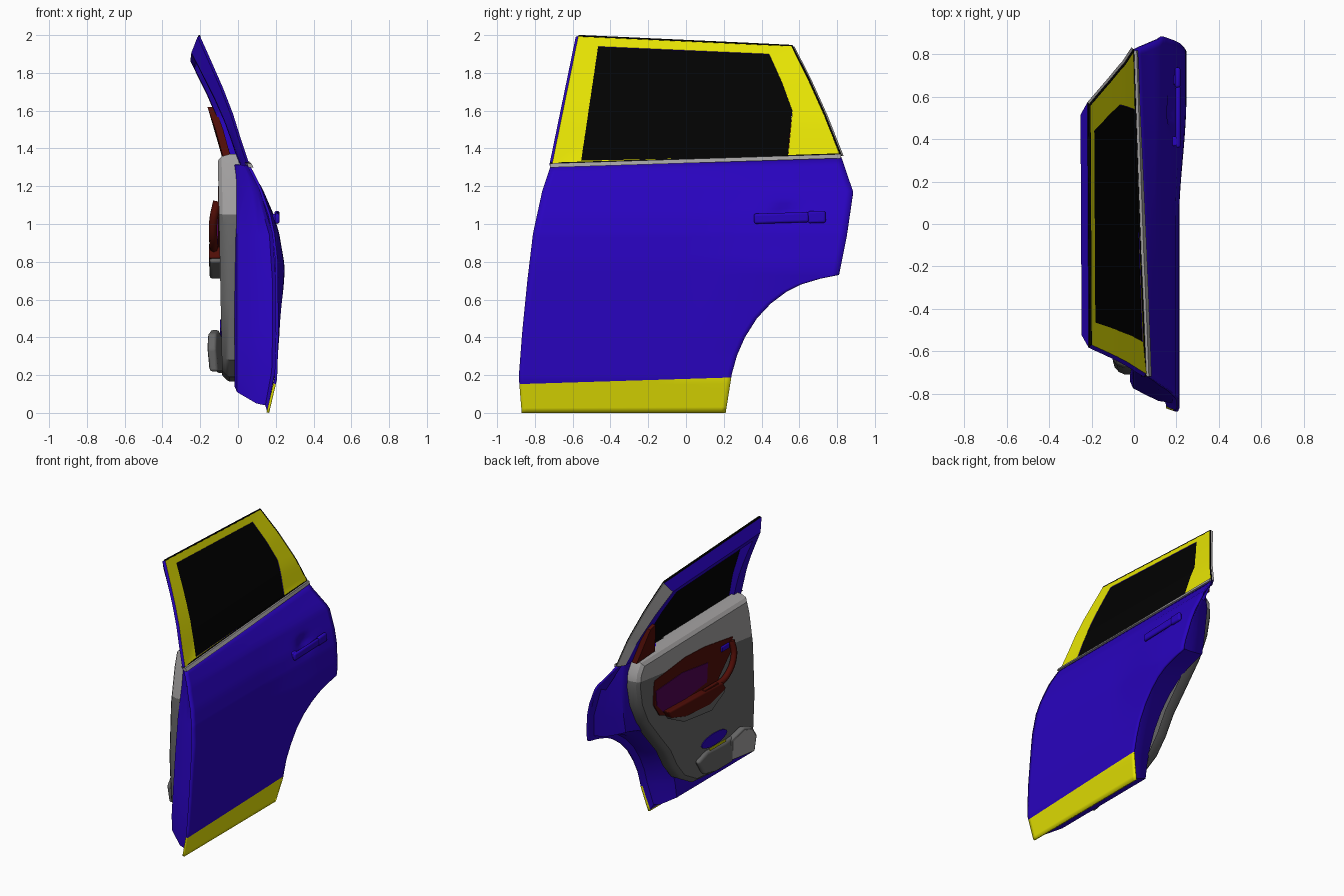
import bpy, bmesh, math
from mathutils import Vector

cube = bpy.data.objects.get("Cube")
if cube:
    bpy.data.objects.remove(cube, do_unlink=True)


def material(name, *rgb):
    m = bpy.data.materials.new(name)
    m.use_nodes = True
    m.diffuse_color = (*rgb, 1)
    m.node_tree.nodes["Principled BSDF"].inputs["Base Color"].default_value = (*rgb, 1)
    return m


BLUE = material("body blue", .022, .001, .52)
YELLOW = material("accent yellow", .8, .78, .001)
BLACK = material("glass black", .0005, .0005, .0005)
LIGHT = material("light grey", .36, .35, .35)
DARK = material("dark grey", .13, .13, .13)
RED = material("dark red", .08, .004, .002)
PURPLE = material("purple", .08, .001, .085)
parts = []


def add(name, bm, *mats, closed=True):
    if closed:
        bmesh.ops.recalc_face_normals(bm, faces=bm.faces)
    me = bpy.data.meshes.new(name)
    bm.to_mesh(me)
    bm.free()
    for m in mats:
        me.materials.append(m)
    ob = bpy.data.objects.new(name, me)
    bpy.context.collection.objects.link(ob)
    parts.append(ob)
    return ob


def interp(table, t):
    if t <= table[0][0]:
        return table[0][1]
    for (a, u), (b, v) in zip(table, table[1:]):
        if t <= b:
            return u + (v - u) * (t - a) / (b - a)
    return table[-1][1]


# Door edges as y over height, and the outer surface as x over height
FRONT = [(0, -.87), (.22, -.885), (.45, -.865), (.7, -.84), (.95, -.81), (1.18, -.76), (1.335, -.715)]
REAR = [(0, .21), (.2, .243), (.3, .27), (.4, .312), (.5, .375), (.58, .45), (.64, .53), (.68, .61),
        (.71, .71), (.73, .81), (.93, .85), (1.17, .885), (1.335, .82)]
OUTER = [(0, .165), (.18, .207), (.4, .214), (.8, .212), (.95, .195), (1.05, .173), (1.2, .12),
         (1.28, .08), (1.34, .045), (1.53, -.005), (1.74, -.085), (2, -.2)]
FLARE = [(.3, 0), (.75, .035), (1, .02), (1.25, 0)]
TILT = [(0, 0), (.185, .032), (.4, 0), (1.17, 0), (1.335, .032)]


def surf(y, z):
    t = min(max(y / .6, 0), 1)
    x = interp(OUTER, z) + interp(FLARE, z) * t * t * (3 - 2 * t)
    x -= .038 * max(y + .7, 0) / 1.5 * interp([(1.2, 0), (1.35, 1)], z)
    return x - .035 * math.exp(-((y - .53) / .07) ** 2 - ((z - 1.06) / .04) ** 2)


# Outer skin with the sill band in yellow
bm = bmesh.new()
zs = sorted({k[0] for k in FRONT + REAR} | {.185} | {round(i * .03, 3) for i in range(44)})
COLS = 44
grid = []
for z in zs:
    a, b = interp(FRONT, z), interp(REAR, z)
    row = []
    for j in range(COLS + 1):
        y = a + (b - a) * j / COLS
        zz = z + y * interp(TILT, z)
        row.append(bm.verts.new((surf(y, zz), y, zz)))
    grid.append(row)
for i in range(len(zs) - 1):
    for j in range(COLS):
        f = bm.faces.new((grid[i][j], grid[i][j + 1], grid[i + 1][j + 1], grid[i + 1][j]))
        f.material_index = int(zs[i] < .18)
skin = add("outer_skin", bm, BLUE, YELLOW, closed=False)
mod = skin.modifiers.new("thickness", "SOLIDIFY")
mod.thickness = .014
mod.offset = -1


# Inset copies of an outline, lofted into a solid
def inset(outline, d, lock_top):
    out = []
    n = len(outline)
    for i, p in enumerate(outline):
        p, a, b = (Vector(q) for q in (p, outline[i - 1], outline[(i + 1) % n]))
        u, v = (p - a).normalized(), (b - p).normalized()
        m = Vector((-u.y - v.y, u.x + v.x)).normalized()
        q = p + m * d / max(m.dot(Vector((-u.y, u.x))), .6)
        if lock_top and p.y > 1.3:
            q.y = p.y + .03 * p.x
        out.append(q)
    return out


def loft(outline, rings, lock_top):
    bm = bmesh.new()
    loops = [[bm.verts.new((fx(p.x, p.y), p.x, p.y)) for p in inset(outline, d, lock_top)]
             for d, fx in rings]
    n = len(outline)
    for r, s in zip(loops, loops[1:]):
        for i in range(n):
            k = (i + 1) % n
            bm.faces.new((r[i], r[k], s[k], s[i]))
    bm.faces.new(loops[-1])
    return bm


OUTLINE = [(y, z) for z, y in REAR] + [(y, z) for z, y in reversed(FRONT)]
bm = loft(OUTLINE, [(.006, lambda y, z: surf(y, z) - .012), (.04, lambda y, z: surf(y, z) - .03),
                    (.05, lambda y, z: surf(y, z) * .55), (.08, lambda y, z: surf(y, z) * .25),
                    (.11, lambda y, z: -.005), (.14, lambda y, z: -.018)], True)
add("inner_shell", bm, BLUE)

# Inner trim panel, split into a light top and a dark bottom
TRIM = [(-.3, .165), (0, .19), (.16, .28), (.26, .4), (.34, .54), (.46, .68), (.61, .86), (.69, 1.02),
        (.72, 1.17), (.71, 1.27), (.66, 1.35), (-.59, 1.37), (-.63, 1.25), (-.68, 1), (-.71, .6),
        (-.7, .28), (-.6, .19)]
bm = loft(TRIM, [(.0, lambda y, z: .01), (0, lambda y, z: -.045),
                 (.012, lambda y, z: -.06 - .02 * z), (.035, lambda y, z: -.08 - .02 * z)], False)
slant, point = Vector((0, -.12, 1)), Vector((0, 0, 1.13))
bmesh.ops.bisect_plane(bm, geom=bm.verts[:] + bm.edges[:] + bm.faces[:], plane_co=point, plane_no=slant)
for f in bm.faces:
    f.material_index = int((f.calc_center_median() - point).dot(slant) < 0)
add("trim_panel", bm, LIGHT, DARK)


# Window frame: yellow outside, blue inside, grey strip behind
def ring(pts, n=5):
    out = []
    for i, p in enumerate(pts):
        q = pts[(i + 1) % len(pts)]
        out += [(p[0] + (q[0] - p[0]) * k / n, p[1] + (q[1] - p[1]) * k / n) for k in range(n)]
    return out


RIM = [(-.71, 1.31), (-.57, 1.995), (.56, 1.943), (.652, 1.76), (.733, 1.58), (.82, 1.36)]
PANE = [(-.555, 1.335), (-.465, 1.94), (.44, 1.9), (.508, 1.75), (.563, 1.6), (.54, 1.36)]


def rail(pts, depth, drop, front=0, rear=0):
    out = []
    for i, (y, z) in enumerate(pts):
        shift = front if i < 6 else rear if 10 <= i < 26 else 0
        fall = drop * max(z - 1.335, 0) / .6
        out.append(bm.verts.new((surf(y, z) - depth, y + shift, z - fall)))
    return out


bm = bmesh.new()
rim, pane = ring(RIM), ring(PANE)
loops = [rail(rim, 0, 0), rail(pane, .003, 0), rail(pane, .046, .08),
         rail(rim, .046, .08, .045, -.045), rail(rim, .013, .004, -.014, .015)]
side = [0, 0, 3, 3, 3, 0]
edge = [0, 2, 3, 3, 3, 0]
for a in range(5):
    r, s = loops[a], loops[(a + 1) % 5]
    for i in range(len(rim)):
        k = (i + 1) % len(rim)
        f = bm.faces.new((r[i], r[k], s[k], s[i]))
        f.material_index = (1, 0, 0, side[i // 5], edge[i // 5])[a]
add("window_frame", bm, BLUE, YELLOW, BLACK, LIGHT)


# Round bars along a path
def bar(name, path, radius, mat, kind):
    curve = bpy.data.curves.new(name, "CURVE")
    curve.dimensions = "3D"
    curve.bevel_depth = radius
    curve.bevel_resolution = 2
    curve.use_fill_caps = True
    sp = curve.splines.new(kind)
    pts = sp.bezier_points if kind == "BEZIER" else sp.points
    pts.add(len(path) - 1)
    for p, co in zip(pts, path):
        if kind == "BEZIER":
            p.co = co
            p.handle_left_type = p.handle_right_type = "AUTO"
        else:
            p.co = (*co, 1)
    curve.materials.append(mat)
    bpy.context.collection.objects.link(bpy.data.objects.new(name, curve))


bar("frame_seal", [(surf(y, z) - .004, y, z) for y, z in rim[5:26]], .006, BLACK, "POLY")


# Flat pieces given by a (y, z) outline
def plate(name, pts, fx, thick, mat, bevel=0):
    bm = bmesh.new()
    a, b = ([bm.verts.new((fx(y, z) - d, y, z)) for y, z in pts] for d in (0, thick))
    n = len(pts)
    bm.faces.new(a)
    bm.faces.new(b)
    for i in range(n):
        bm.faces.new((a[i], a[(i + 1) % n], b[(i + 1) % n], b[i]))
    ob = add(name, bm, mat)
    if bevel:
        soften(ob, bevel)


def soften(ob, width):
    m = ob.modifiers.new("round", "BEVEL")
    m.width = width
    m.segments = 3


def block(name, centre, size, mat, bevel, turn=0):
    bm = bmesh.new()
    bmesh.ops.create_cube(bm, size=1)
    for v in bm.verts:
        v.co = Vector(a * b for a, b in zip(v.co, size))
    ob = add(name, bm, mat)
    ob.location = centre
    ob.rotation_euler.x = turn
    soften(ob, bevel)


# Glass follows the frame curve in strips
bm = bmesh.new()
last = None
for i in range(13):
    z = 1.335 + .605 * i / 12
    a = interp([(1.335, -.56), (1.94, -.465)], z)
    b = interp([(1.36, .54), (1.6, .563), (1.75, .508), (1.9, .44), (1.94, .42)], z)
    z2 = min(z + .02, 1.9)
    row = [bm.verts.new((surf(y, q) - .006, y, q)) for y, q in ((a, z), (b, z2))]
    if last:
        bm.faces.new((last[0], last[1], row[1], row[0]))
    last = row
add("window_glass", bm, BLACK, closed=False)


# Belt strip along the window base, outside
def belt(z0, z1, out, name, mat):
    bm = bmesh.new()
    last = None
    for i in range(17):
        y = -.72 + 1.54 * i / 16
        t = .032 * y
        x0, x1 = surf(y, z0 + t), surf(y, z1 + t)
        row = [bm.verts.new(p) for p in ((x0 - .01, y, z0 + t), (x0 + out, y, z0 + t),
                                         (x1 + out, y, z1 + t), (x1 - .02, y, z1 + t))]
        if last:
            for k in range(4):
                m = (k + 1) % 4
                bm.faces.new((last[k], last[m], row[m], row[k]))
        else:
            bm.faces.new(row)
        last = row
    bm.faces.new(last)
    add(name, bm, mat)


belt(1.322, 1.344, .014, "belt_strip", LIGHT)
belt(1.344, 1.348, .002, "belt_seal", BLACK)

# Outer handle
block("handle_grip", (.208, .505, 1.032), (.024, .29, .054), BLUE, .012, .03)
block("handle_cap", (.206, .692, 1.037), (.027, .095, .064), BLUE, .012, .03)
for y in (.39, .68):
    block("handle_mount", (.19, y, 1.035), (.05, .045, .036), BLUE, .008)


def flat(x):
    return lambda y, z: x


# Inner decor, armrest and grip
plate("decor_band", [(.53, 1.1), (.52, 1.16), (.16, 1.2), (-.07, 1.19), (-.4, 1.14), (-.38, 1.04),
                     (-.2, .86), (.3, .82), (.46, .88), (.53, .98)], flat(-.098), .009, RED)
plate("decor_inlay", [(.51, 1.08), (.2, 1.1), (-.1, 1.06), (-.09, .92), (.16, .89), (.42, .89),
                      (.5, .97)], flat(-.102), .009, PURPLE)
plate("armrest", [(.4, .88), (-.2, .87), (-.26, .8), (-.1, .71), (.22, .75), (.36, .82)],
      flat(-.085), .065, DARK, .015)
plate("armrest_pad", [(.42, .9), (-.22, .88), (-.26, .82), (-.06, .77), (.22, .79), (.38, .84)],
      flat(-.09), .064, RED, .012)
block("switch_panel", (-.13, -.1, .885), (.03, .16, .015), RED, .004)
block("door_release", (-.113, -.3, 1.1), (.014, .09, .04), BLUE, .006)
bar("pull_grip", [(-.125, -.14, .86), (-.13, -.3, .9), (-.13, -.38, 1.02), (-.11, -.38, 1.12)],
    .022, RED, "BEZIER")

# Lower pocket, its opening and the flared front bulge with its cover
plate("map_pocket", [(.02, .36), (-.06, .24), (-.2, .21), (-.4, .21), (-.42, .4), (-.3, .39), (-.1, .4)],
      flat(-.075), .04, DARK, .02)
oval = [(-.2 + .15 * math.cos(a * math.pi / 8), .45 + .045 * math.sin(a * math.pi / 8)) for a in range(16)]
plate("pocket_opening", oval, flat(-.087), .009, BLUE)
plate("pocket_lip", [(-.12, .4), (-.3, .4), (-.3, .412), (-.12, .412)], flat(-.109), .009, YELLOW)
BULGE = [(-.37, .22), (-.36, .38), (-.48, .44), (-.56, .42), (-.61, .34), (-.6, .22)]


def bulge_x(y, z):
    return -.06 + .19 * (y + .36) - .08 * (z - .22)


plate("front_bulge", BULGE, bulge_x, .045, DARK, .012)
cover = [(-.48 + (y + .48) * .86, .32 + (z - .32) * .86) for y, z in BULGE]
plate("bulge_cover", cover, lambda y, z: bulge_x(y, z) - .042, .006, LIGHT)

# Corner cover inside the rear of the window
plate("corner_cover", [(.7, 1.35), (.48, 1.36), (.53, 1.5), (.59, 1.62), (.64, 1.6)],
      lambda y, z: surf(y, z) - .05, .04, RED)

# Smooth shading with sharp edges kept
bpy.ops.object.select_all(action="DESELECT")
for ob in parts:
    ob.select_set(True)
bpy.context.view_layer.objects.active = parts[0]
bpy.ops.object.shade_smooth_by_angle(angle=math.radians(30))
